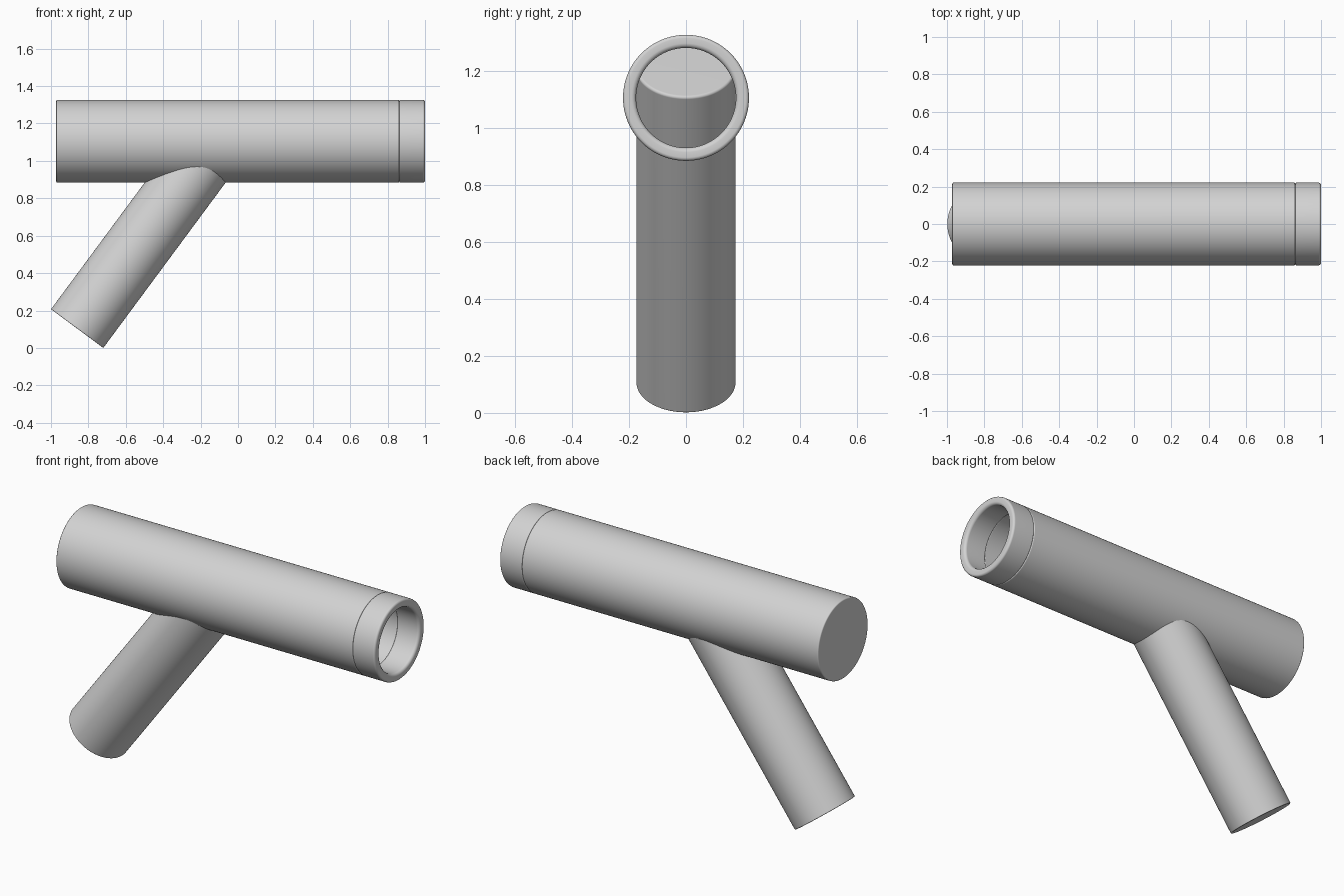
import bpy, bmesh, math
from mathutils import Vector, Matrix

if "Cube" in bpy.data.objects:
    bpy.data.objects.remove(bpy.data.objects["Cube"])

AXIS_Z = 1.105      # height of the main pipe axis
OUTER = 0.221       # outer radius of the main pipe and collar
BORE = 0.175        # bore of the collar, also the branch radius

grey = bpy.data.materials.new("light_grey")
grey.diffuse_color = (0.65, 0.65, 0.65, 1)
grey.use_nodes = True
grey.node_tree.nodes["Principled BSDF"].inputs["Base Color"].default_value = grey.diffuse_color


def rounded(profile, closed, steps=3):
    """Fillet each (axial, radius, fillet) corner of a profile."""
    out, n = [], len(profile)
    for i, (a, r, f) in enumerate(profile):
        p = Vector((a, 0, r))
        if f == 0 or (not closed and i in (0, n - 1)):
            out.append(p)
            continue
        before, after = profile[i - 1], profile[(i + 1) % n]
        u = (Vector((before[0], 0, before[1])) - p).normalized()
        v = (Vector((after[0], 0, after[1])) - p).normalized()
        for k in range(steps + 1):
            t = math.pi / 2 * k / steps
            out.append(p + u * f * (1 - math.sin(t)) + v * f * (1 - math.cos(t)))
    return out


def lathe(name, profile, closed=False, segments=96):
    """Revolve a profile around the x axis."""
    bm = bmesh.new()
    verts = [bm.verts.new(p) for p in rounded(profile, closed)]
    edges = [bm.edges.new(pair) for pair in zip(verts, verts[1:])]
    if closed:
        edges.append(bm.edges.new((verts[-1], verts[0])))
    bmesh.ops.spin(bm, geom=verts + edges, cent=(0, 0, 0), axis=(1, 0, 0),
                   angle=2 * math.pi, steps=segments)
    bmesh.ops.remove_doubles(bm, verts=bm.verts, dist=1e-5)
    bmesh.ops.recalc_face_normals(bm, faces=bm.faces)
    mesh = bpy.data.meshes.new(name)
    bm.to_mesh(mesh)
    bm.free()
    mesh.materials.append(grey)
    obj = bpy.data.objects.new(name, mesh)
    bpy.context.collection.objects.link(obj)
    bpy.ops.object.select_all(action='DESELECT')
    obj.select_set(True)
    bpy.context.view_layer.objects.active = obj
    bpy.ops.object.shade_smooth_by_angle(angle=math.radians(40))
    wn = obj.modifiers.new("even_shading", 'WEIGHTED_NORMAL')
    wn.keep_sharp = True
    return obj


# Main pipe: closed at the left, open at the right
main = lathe("main_pipe", [
    (-0.972, 0, 0), (-0.972, OUTER, 0.007), (0.862, OUTER, 0.006),
    (0.862, 0.18, 0.006), (-0.95, 0.18, 0), (-0.95, 0, 0)])
main.location.z = AXIS_Z

# End collar: rounded ring around the mouth
collar = lathe("end_collar", [
    (0.862, BORE, 0.006), (0.862, OUTER, 0.006),
    (1.0, OUTER, 0.012), (1.0, BORE, 0.016)], closed=True)
collar.location.z = AXIS_Z

# Branch: solid slanted cylinder whose upper end sits inside the main pipe
branch = lathe("branch_pipe", [
    (0, 0, 0), (0, 0.174, 0.005), (1.378, 0.174, 0.01), (1.378, 0, 0)])
branch.matrix_world = (Matrix.Translation((-0.86, 0, 0.1035))
                       @ Matrix.Rotation(math.radians(-53.5), 4, 'Y'))
